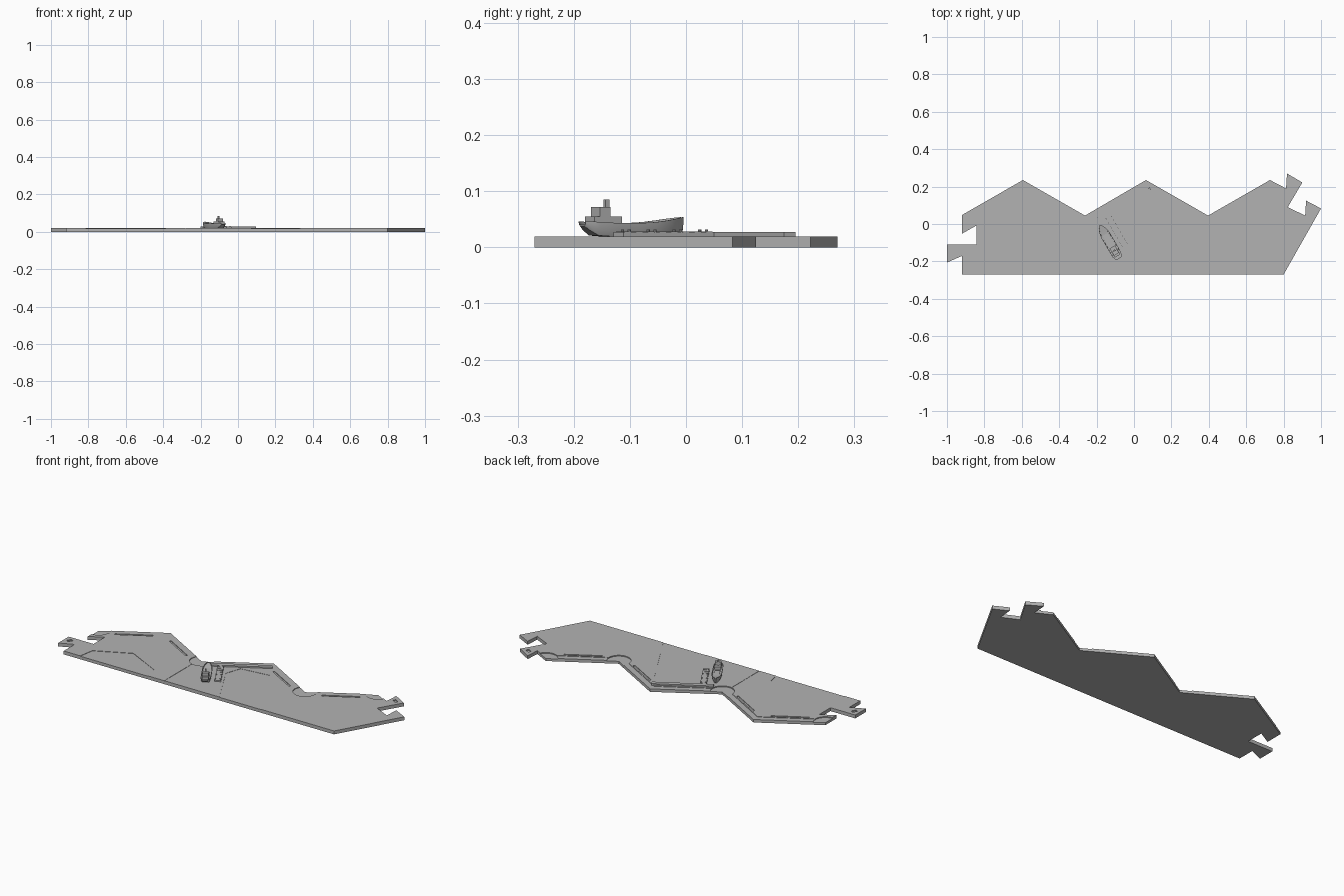
import bpy, bmesh, math
from mathutils import Vector, Matrix

if "Cube" in bpy.data.objects:
    bpy.data.objects.remove(bpy.data.objects["Cube"])

TOP = 0.0196
grey = bpy.data.materials.new("stone grey")
grey.diffuse_color = (0.45, 0.45, 0.45, 1)
grey.use_nodes = True
grey.node_tree.nodes["Principled BSDF"].inputs["Base Color"].default_value = grey.diffuse_color


def finish(bm, name):
    bmesh.ops.recalc_face_normals(bm, faces=bm.faces)
    me = bpy.data.meshes.new(name)
    bm.to_mesh(me)
    bm.free()
    ob = bpy.data.objects.new(name, me)
    me.materials.append(grey)
    bpy.context.collection.objects.link(ob)
    return ob


def prism(name, pts, z0, z1):
    bm = bmesh.new()
    f = bm.faces.new([bm.verts.new((x, y, z0)) for x, y in pts])
    r = bmesh.ops.extrude_face_region(bm, geom=[f])
    vs = [v for v in r["geom"] if isinstance(v, bmesh.types.BMVert)]
    bmesh.ops.translate(bm, verts=vs, vec=(0, 0, z1 - z0))
    return finish(bm, name)


def rect(c, length, width, ang):
    """Corners of a rotated rectangle."""
    u = Vector((math.cos(ang), math.sin(ang)))
    n = Vector((-u.y, u.x))
    c = Vector(c)
    return [tuple(c + u * a * length / 2 + n * b * width / 2)
            for a, b in ((-1, -1), (1, -1), (1, 1), (-1, 1))]


def circle(c, r, n=40):
    return [(c[0] + r * math.cos(2 * math.pi * i / n),
             c[1] + r * math.sin(2 * math.pi * i / n)) for i in range(n)]


def carve(target, pts, depth):
    """Sink a pocket of the given outline into the top."""
    cut = prism("pocket_cutter", pts, TOP - depth, TOP + 0.02)
    cut.hide_render = True
    m = target.modifiers.new("pocket", "BOOLEAN")
    m.object, m.operation, m.solver = cut, "DIFFERENCE", "EXACT"
    bpy.context.view_layer.objects.active = target
    bpy.ops.object.modifier_apply(modifier=m.name)
    bpy.data.objects.remove(cut)


# Frame slab with zigzag coast and interlocking end tabs
coast = [(-0.92, 0.048), (-0.594, 0.235), (-0.262, 0.045),
         (0.064, 0.235), (0.396, 0.045), (0.727, 0.235)]
left_end = [(-1, -0.206), (-1, -0.11), (-0.842, -0.11), (-0.842, -0.008), (-0.92, -0.052)]
right_end = [(0.813, 0.19), (0.818, 0.27), (0.9, 0.222), (0.822, 0.09),
             (0.915, 0.045), (0.92, 0.125), (1.0, 0.083), (0.8, -0.27)]
outline = [(-0.92, -0.27), (-0.92, -0.171)] + left_end + coast + right_end
slab = prism("frame_slab", outline, 0, TOP)

# Lowered beach strip and long slot on each coast segment
W = 0.032
strip = coast + [(x, y - W * 1.155) for x, y in reversed(coast)]
strip = [(x, y + 0.0) if i >= len(coast) else (x, y + 0.02) for i, (x, y) in enumerate(strip)]
carve(slab, strip, 0.0025)
for i, (a, b) in enumerate(zip(coast, coast[1:])):
    if i == 2:
        continue          # the quay occupies this segment
    a, b = Vector(a), Vector(b)
    d = (b - a).normalized()
    c = (a + b) / 2 + Vector((d.y, -d.x)) * 0.045
    carve(slab, rect(c, 0.2, 0.011, math.atan2(d.y, d.x)), 0.004)

# Round harbour recesses at the inner corners and the ends
for c in (coast[0], coast[2], coast[4], coast[5]):
    carve(slab, circle(c, 0.064), 0.0055)

# Sunken field, slanted basin and seam in the flat area
carve(slab, [(-0.82, -0.3), (-0.8, -0.18), (-0.606, -0.085), (-0.4, -0.19), (-0.38, -0.3)], 0.002)
carve(slab, [(0.085, -0.3), (-0.07, -0.01), (-0.04, 0.08), (0.13, 0.1), (0.35, -0.3)], 0.0015)
carve(slab, rect((-0.279, -0.15), 0.31, 0.003, math.pi / 2), 0.0015)

# Small marker pockets on the end tabs
carve(slab, rect((-0.968, -0.147), 0.028, 0.018, math.radians(60)), 0.006)
carve(slab, rect((0.85, 0.217), 0.028, 0.018, math.radians(-30)), 0.006)

# Quay along the coast and jetty beside the ship
quay_ang, ship_ang = math.radians(29.5), math.radians(120)
prism("quay", rect((-0.052, 0.105), 0.325, 0.024, quay_ang), 0.015, 0.0275)
prism("jetty", rect((-0.093, -0.038), 0.19, 0.034, ship_ang), 0.017, 0.0275)
u = Vector((math.cos(ship_ang), math.sin(ship_ang)))
side = Vector((-u.y, u.x))
for i in range(4):
    mid = Vector((-0.093, -0.038)) + u * (-0.08 + 0.053 * i)
    for s in (-1, 1):
        prism("bollard", circle(mid + side * 0.012 * s, 0.003, 10), 0.027, 0.032)
for i in range(8):
    mid = Vector((-0.093, -0.038)) + u * (-0.085 + 0.024 * i)
    prism("jetty_plank", rect(mid, 0.012, 0.032, ship_ang), 0.027, 0.0283)

# Ship hull: (station, deck half width, bottom half width, keel z, rail z)
place = Matrix.Translation((-0.132, -0.095, 0)) @ Matrix.Rotation(ship_ang, 4, "Z")
stations = [(-0.104, 0.013, 0.008, 0.038, 0.046), (-0.096, 0.021, 0.012, 0.031, 0.046),
            (-0.08, 0.026, 0.018, 0.021, 0.045), (-0.04, 0.027, 0.021, 0.0185, 0.043),
            (0.0, 0.027, 0.021, 0.0185, 0.043), (0.035, 0.027, 0.02, 0.0185, 0.045),
            (0.06, 0.024, 0.015, 0.0185, 0.048), (0.08, 0.018, 0.009, 0.0185, 0.051),
            (0.094, 0.01, 0.004, 0.021, 0.053), (0.102, 0.0045, 0.001, 0.028, 0.054)]
bm = bmesh.new()
rings = []
for x, w, b, zk, zr in stations:
    half = [(b, zk), (b * 0.3 + w * 0.7, zk + (zr - zk) * 0.4), (w, zr),
            (w * 0.86, zr), (w * 0.84, zr - 0.005)]
    sec = half + [(-y, z) for y, z in reversed(half)]
    rings.append([bm.verts.new((x, y, z)) for y, z in sec])
for r0, r1 in zip(rings, rings[1:]):
    for j in range(len(r0)):
        k = (j + 1) % len(r0)
        bm.faces.new((r0[j], r0[k], r1[k], r1[j]))
bm.faces.new(rings[0])
bm.faces.new(rings[-1])
hull = finish(bm, "ship_hull")
hull.matrix_world = place
bpy.ops.object.select_all(action="DESELECT")
hull.select_set(True)
bpy.context.view_layer.objects.active = hull
bpy.ops.object.shade_smooth_by_angle(angle=math.radians(30))

# Ship superstructure: (name, centre x, length, width, base z, top z)
for name, x, ln, wd, z0, z1 in (
        ("deckhouse", -0.06, 0.056, 0.034, 0.036, 0.055),
        ("bridge", -0.066, 0.022, 0.032, 0.054, 0.072),
        ("funnel", -0.054, 0.008, 0.008, 0.054, 0.085),
        ("cargo_hatch", 0.015, 0.06, 0.03, 0.036, 0.042)):
    prism(name, rect((x, 0), ln, wd, 0), z0, z1).matrix_world = place
